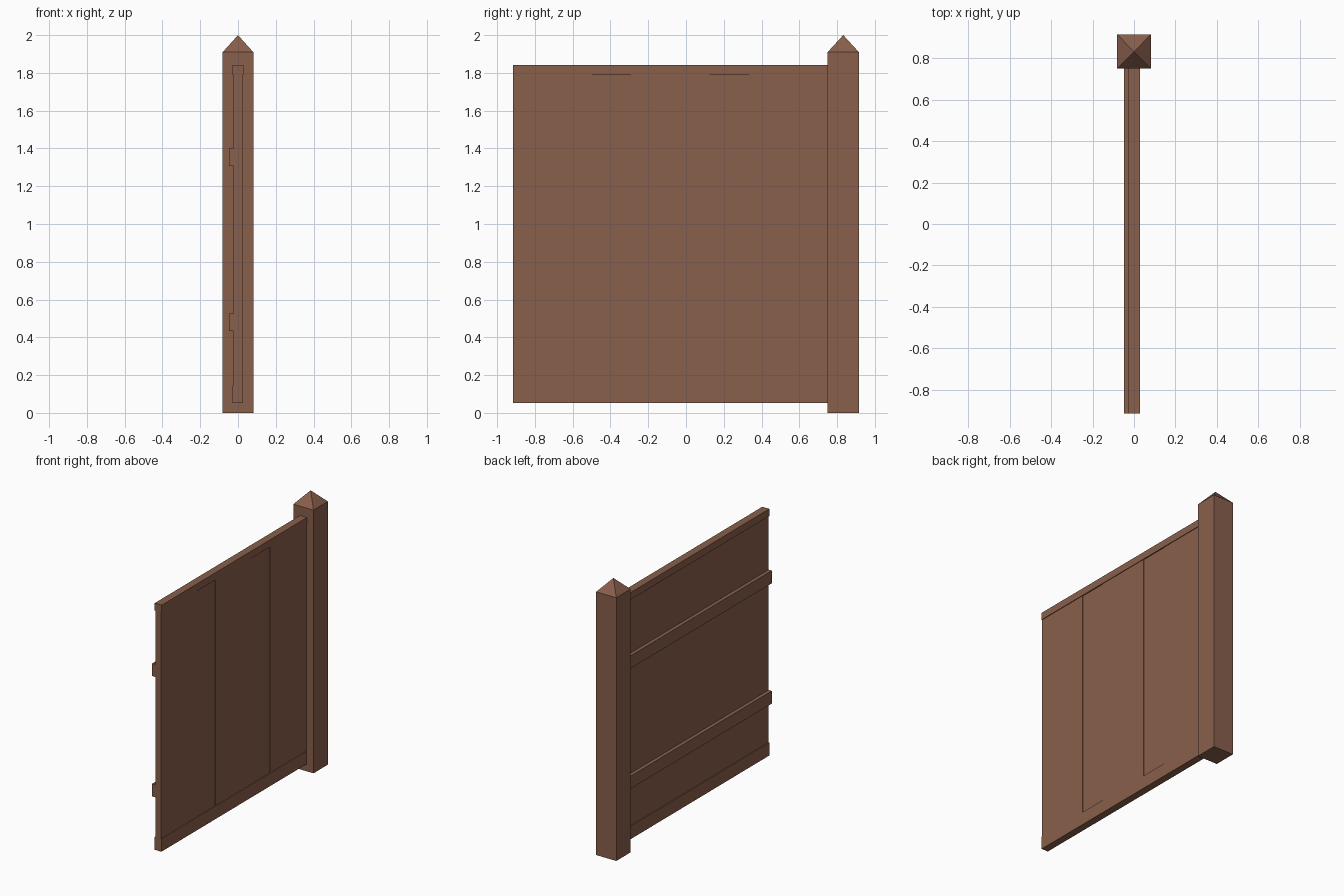
import bpy, bmesh

if "Cube" in bpy.data.objects:
    bpy.data.objects.remove(bpy.data.objects["Cube"])

wood = bpy.data.materials.new("brown wood")
wood.diffuse_color = (0.25, 0.115, 0.072, 1.0)
wood.use_nodes = True
wood.node_tree.nodes["Principled BSDF"].inputs["Base Color"].default_value = wood.diffuse_color


def finish(name, bm):
    """Turn a bmesh into a named wooden object."""
    bmesh.ops.recalc_face_normals(bm, faces=bm.faces)
    mesh = bpy.data.meshes.new(name)
    bm.to_mesh(mesh)
    bm.free()
    mesh.materials.append(wood)
    obj = bpy.data.objects.new(name, mesh)
    bpy.context.collection.objects.link(obj)
    return obj


def box_mesh(x, y, z):
    """Box from (min, max) ranges on each axis."""
    bm = bmesh.new()
    bmesh.ops.create_cube(bm, size=1.0)
    for v in bm.verts:
        v.co = [lo + (c + 0.5) * (hi - lo) for c, (lo, hi) in zip(v.co, (x, y, z))]
    return bm


Y0, Y1 = -0.915, 0.75   # length of the fence panel

# Post with pyramid cap: poke the top face and raise its centre
post = box_mesh((-0.081, 0.081), (Y1, 0.915), (0.0, 1.91))
post.faces.ensure_lookup_table()
top = max(post.faces, key=lambda f: f.calc_center_median().z)
poked = bmesh.ops.poke(post, faces=[top])
poked["verts"][0].co.z = 2.0
finish("post", post)

# Vertical boards, every third one slightly recessed on the face side
count = 8
step = (Y1 - Y0) / count
for i in range(count):
    face = 0.020 if i % 3 == 2 else 0.0235
    finish(f"board_{i + 1}", box_mesh((-0.0225, face),
           (Y0 + i * step, Y0 + (i + 1) * step), (0.14, 1.795)))

# Top and bottom rails framing the boards
finish("top_rail", box_mesh((-0.028, 0.028), (Y0, Y1), (1.79, 1.842)))
finish("bottom_rail", box_mesh((-0.028, 0.0255), (Y0, Y1), (0.052, 0.146)))

# Horizontal battens on the back
for name, z in (("lower_batten", 0.434), ("upper_batten", 1.307)):
    finish(name, box_mesh((-0.048, -0.0225), (Y0, Y1), (z, z + 0.092)))
